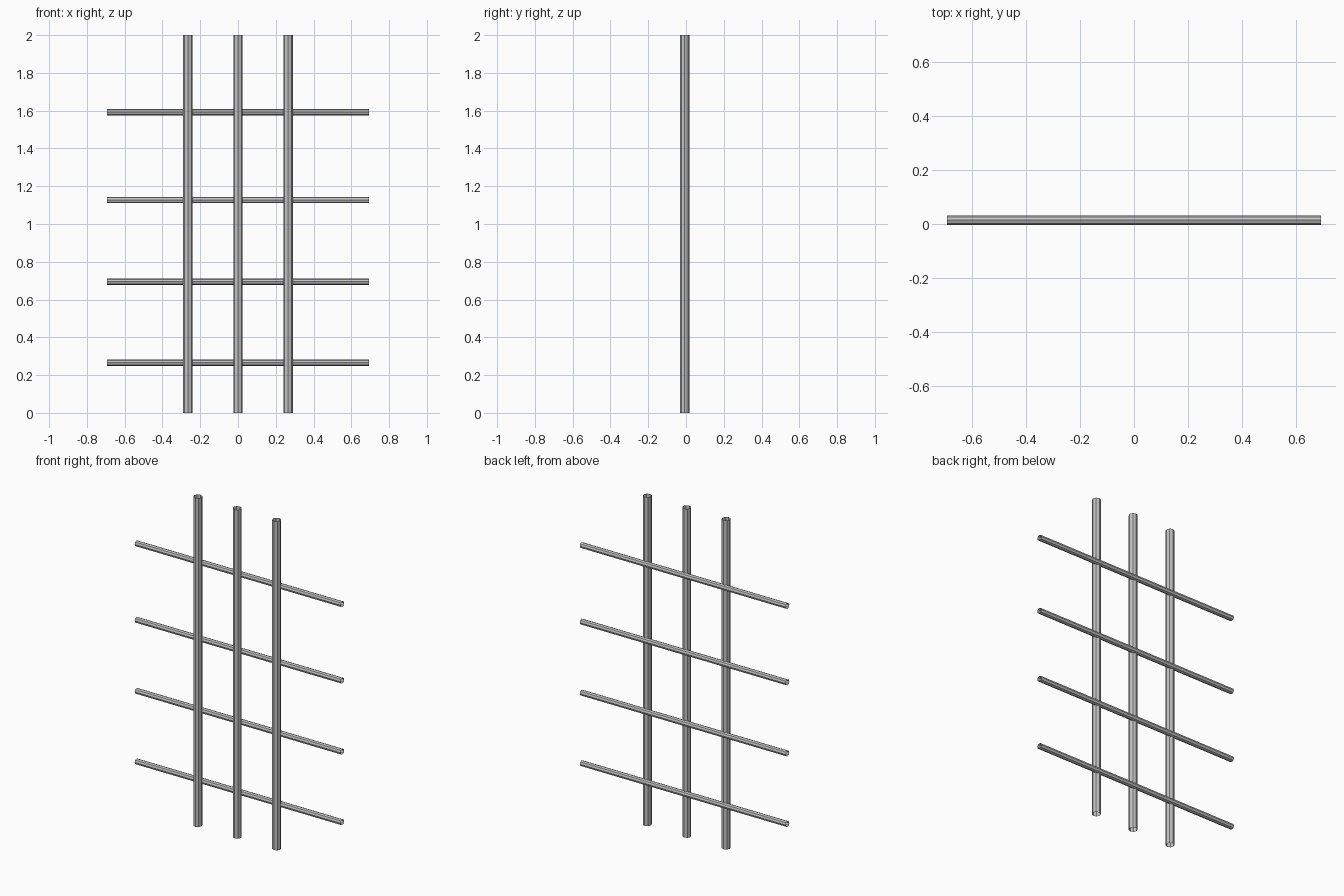
import bpy
from math import pi

cube = bpy.data.objects.get("Cube")
if cube:
    bpy.data.objects.remove(cube, do_unlink=True)

# Single light grey metal colour
metal = bpy.data.materials.new("light_grey_metal")
metal.use_nodes = True
grey = (0.55, 0.55, 0.55, 1)
metal.diffuse_color = grey
metal.node_tree.nodes["Principled BSDF"].inputs["Base Color"].default_value = grey


def bar(name, radius, length, location, rotation=(0, 0, 0)):
    """Open-ended faceted tube."""
    bpy.ops.mesh.primitive_cylinder_add(
        vertices=8, radius=radius, depth=length, end_fill_type='NOTHING',
        location=location, rotation=rotation)
    obj = bpy.context.object
    obj.name = name
    obj.data.materials.append(metal)
    return obj


# Upright bars, standing in front
for side, x in (("right", -0.265), ("middle", 0), ("left", 0.265)):
    bar(f"upright_bar_{side}", 0.025, 2, (x, -0.007, 1))

# Thinner cross bars, set slightly behind
for i, z in enumerate((0.266, 0.695, 1.127, 1.592), 1):
    bar(f"cross_bar_{i}", 0.017, 1.386, (0, 0.014, z), (0, pi / 2, 0))
